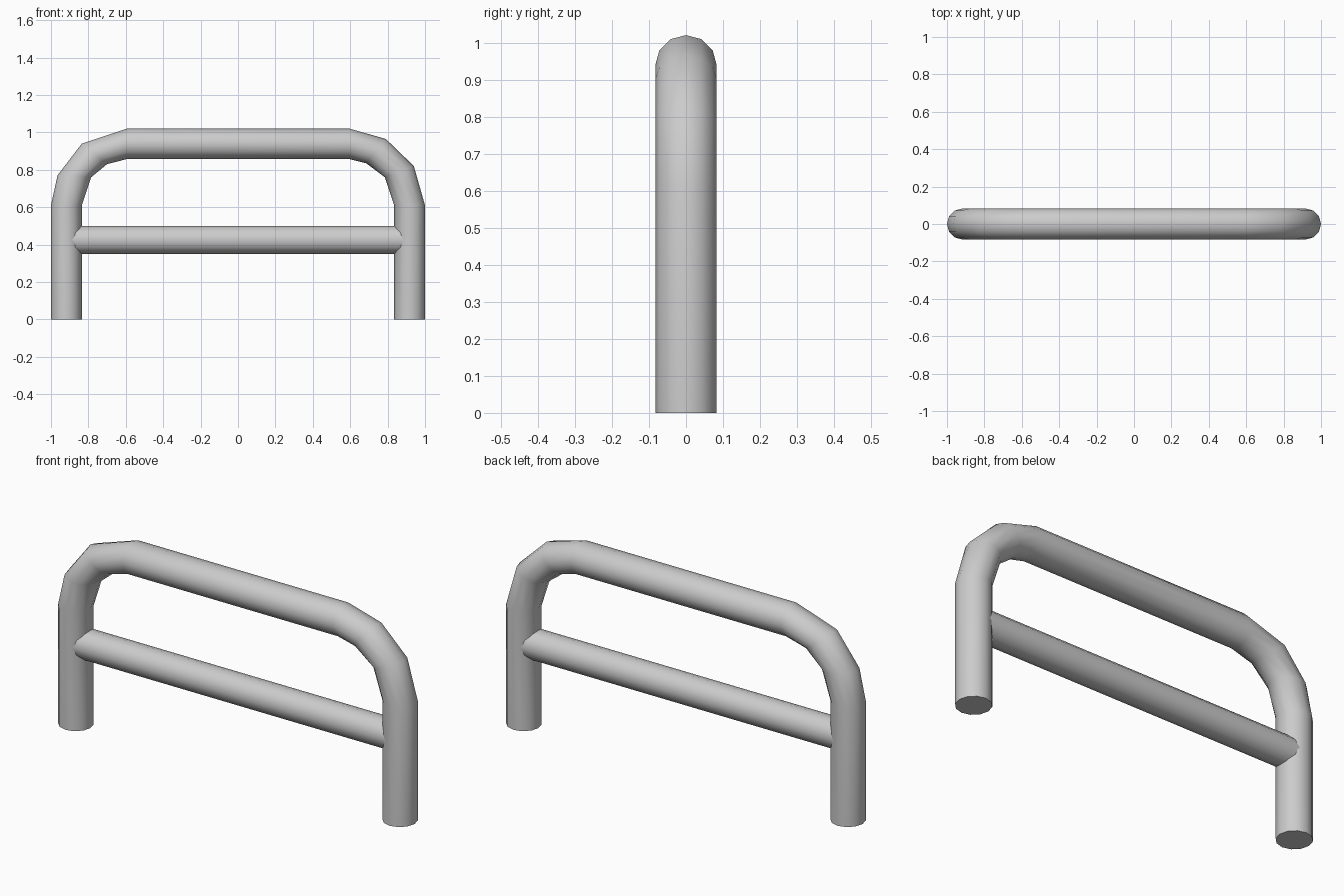
import bpy, bmesh, math
from mathutils import Vector

SIDES = 12
cube = bpy.data.objects.get("Cube")
if cube:
    bpy.data.objects.remove(cube, do_unlink=True)

steel = bpy.data.materials.new("grey steel")
steel.use_nodes = True
grey = (0.6, 0.6, 0.6, 1)
steel.diffuse_color = grey
steel.node_tree.nodes["Principled BSDF"].inputs["Base Color"].default_value = grey


def tube(name, rings, depth):
    """Loft a capped tube through rings given as (outer, inner) points in the xz plane."""
    bm = bmesh.new()
    loops = []
    for outer, inner in rings:
        a, b = Vector((outer[0], 0, outer[1])), Vector((inner[0], 0, inner[1]))
        mid, half = (a + b) / 2, (a - b) / 2
        angles = [math.tau * i / SIDES for i in range(SIDES)]
        loops.append([bm.verts.new(mid + half * math.cos(t) + Vector((0, depth * math.sin(t), 0)))
                      for t in angles])
    for p, q in zip(loops, loops[1:]):
        for i in range(SIDES):
            j = (i + 1) % SIDES
            bm.faces.new((p[i], p[j], q[j], q[i]))
    bm.faces.new(loops[0])
    bm.faces.new(loops[-1])
    bmesh.ops.recalc_face_normals(bm, faces=bm.faces)
    mesh = bpy.data.meshes.new(name)
    bm.to_mesh(mesh)
    bm.free()
    mesh.materials.append(steel)
    obj = bpy.data.objects.new(name, mesh)
    bpy.context.collection.objects.link(obj)
    bpy.ops.object.select_all(action="DESELECT")
    obj.select_set(True)
    bpy.context.view_layer.objects.active = obj
    bpy.ops.object.shade_smooth_by_angle(angle=math.radians(40))
    return obj


# Bent frame: two legs and the top rail, with slightly uneven bends
tube("bent_frame", [
    ((-1, 0), (-0.835, 0)),
    ((-1, 0.61), (-0.835, 0.61)),
    ((-0.965, 0.77), (-0.785, 0.76)),
    ((-0.835, 0.94), (-0.70, 0.83)),
    ((-0.595, 1.02), (-0.595, 0.857)),
    ((0.595, 1.02), (0.595, 0.857)),
    ((0.79, 0.965), (0.685, 0.835)),
    ((0.94, 0.82), (0.785, 0.76)),
    ((1, 0.61), (0.835, 0.61)),
    ((1, 0), (0.835, 0)),
], 0.083)

# Straight rail between the legs
tube("cross_bar", [((x, 0.5), (x, 0.35)) for x in (-0.9, 0.9)], 0.075)
